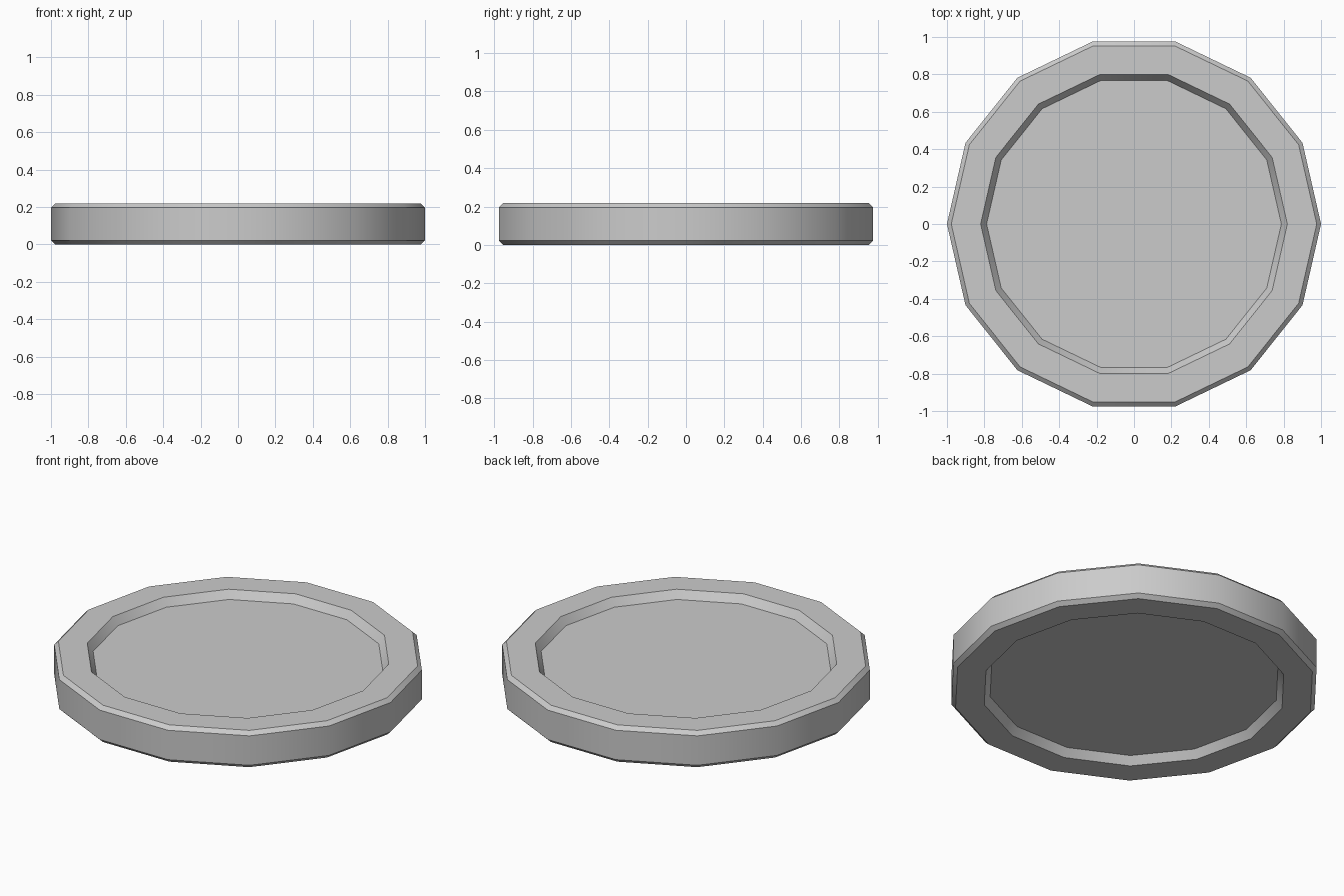
import bpy, bmesh
from math import cos, sin, pi

if "Cube" in bpy.data.objects:
    bpy.data.objects.remove(bpy.data.objects["Cube"])

SIDES = 14
HEIGHT = 0.218
RECESS = 0.046
CHAMFER = 0.022

# half profile (radius, z) from the upper recess floor out to the side edge
upper = [(0.788, HEIGHT - RECESS), (0.82, HEIGHT),
         (0.977, HEIGHT), (1.0, HEIGHT - CHAMFER)]
# lower half mirrors the upper half
profile = upper + [(r, HEIGHT - z) for r, z in reversed(upper)]

bm = bmesh.new()
rings = [[bm.verts.new((r * cos(2 * pi * i / SIDES), r * sin(2 * pi * i / SIDES), z))
          for i in range(SIDES)] for r, z in profile]

# walls, rims and chamfers
for a, b in zip(rings, rings[1:]):
    for i in range(SIDES):
        j = (i + 1) % SIDES
        bm.faces.new((a[i], b[i], b[j], a[j]))

# recessed flat faces
bm.faces.new(rings[0])
bm.faces.new(rings[-1][::-1])
bmesh.ops.recalc_face_normals(bm, faces=bm.faces)

mesh = bpy.data.meshes.new("coin")
bm.to_mesh(mesh)
bm.free()
coin = bpy.data.objects.new("coin", mesh)
bpy.context.collection.objects.link(coin)

# smooth around the side, sharp at rims
bpy.context.view_layer.objects.active = coin
coin.select_set(True)
bpy.ops.object.shade_smooth_by_angle(angle=pi / 6)
